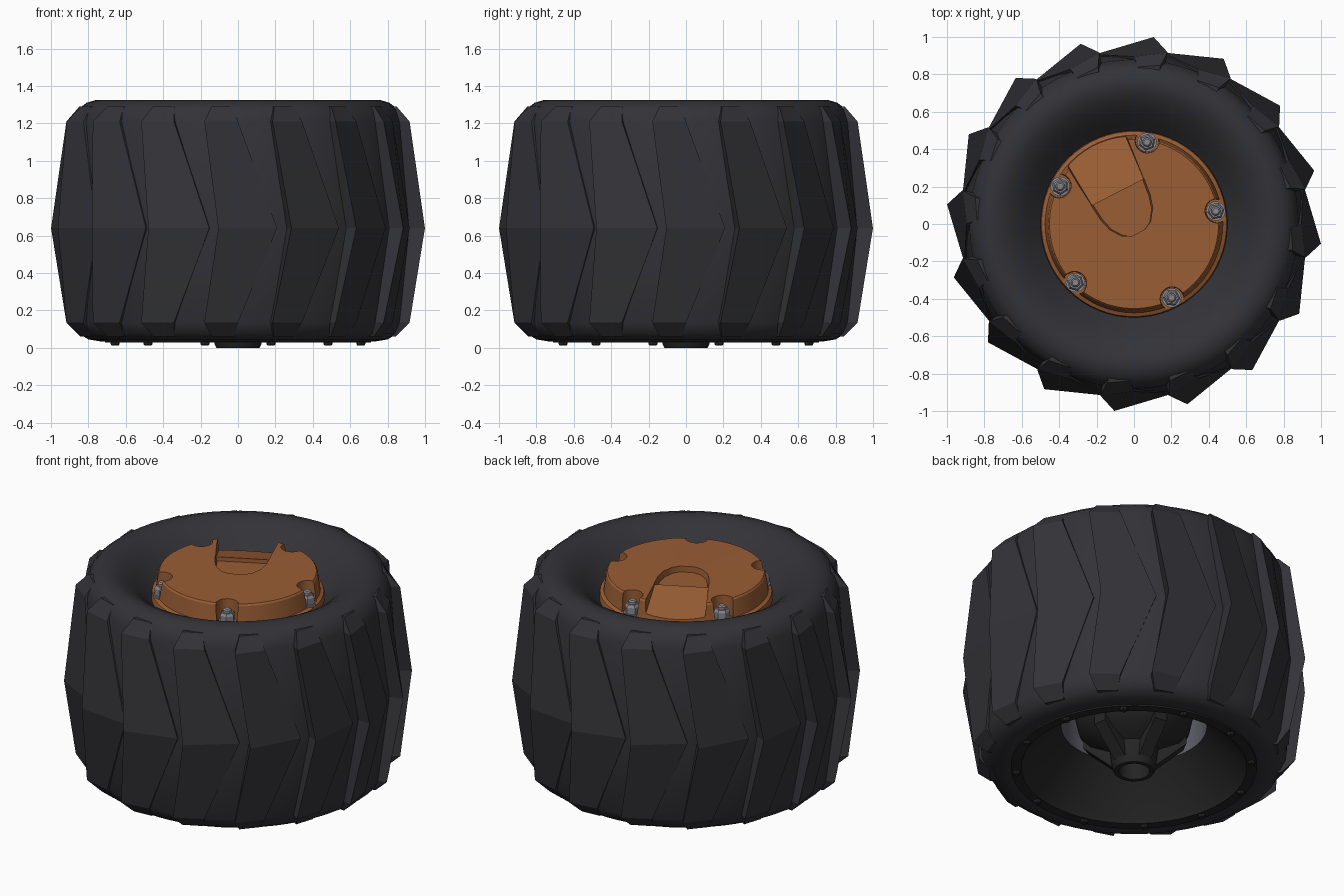
import bpy, bmesh, math
from math import sin, cos, radians, tau

if "Cube" in bpy.data.objects:
    bpy.data.objects.remove(bpy.data.objects["Cube"])


def mat(name, r, g, b):
    m = bpy.data.materials.new(name)
    m.diffuse_color = (r, g, b, 1)
    m.use_nodes = True
    m.node_tree.nodes["Principled BSDF"].inputs["Base Color"].default_value = m.diffuse_color
    return m


RUBBER = mat("rubber", 0.033, 0.033, 0.039)
DARK = mat("dark_rim", 0.018, 0.018, 0.018)
ORANGE = mat("orange_paint", 0.32, 0.11, 0.035)
STEEL = mat("steel", 0.25, 0.25, 0.28)
BARREL = mat("barrel_metal", 0.12, 0.12, 0.15)


def make(name, verts, faces, material=None, smooth=None):
    bm = bmesh.new()
    vs = [bm.verts.new(v) for v in verts]
    for f in faces:
        bm.faces.new([vs[i] for i in f])
    bmesh.ops.remove_doubles(bm, verts=bm.verts, dist=1e-5)
    bmesh.ops.recalc_face_normals(bm, faces=bm.faces)
    me = bpy.data.meshes.new(name)
    bm.to_mesh(me)
    bm.free()
    ob = bpy.data.objects.new(name, me)
    bpy.context.collection.objects.link(ob)
    if material:
        me.materials.append(material)
    if smooth:
        soften(ob, smooth)
    return ob


def activate(ob):
    bpy.ops.object.select_all(action='DESELECT')
    ob.select_set(True)
    bpy.context.view_layer.objects.active = ob


def soften(ob, angle):
    activate(ob)
    bpy.ops.object.shade_smooth_by_angle(angle=radians(angle))


def lathe(name, prof, n=64, material=None, smooth=35, at=(0, 0), phase=0.0):
    """Revolve a closed (radius, z) outline around a vertical axis."""
    m = len(prof)
    verts = [(at[0] + r * cos(tau * i / n + phase), at[1] + r * sin(tau * i / n + phase), z)
             for i in range(n) for r, z in prof]
    faces = []
    for i in range(n):
        a, b = i * m, (i + 1) % n * m
        for j in range(m):
            k = (j + 1) % m
            if prof[j][0] == 0 and prof[k][0] == 0:
                continue
            if prof[j][0] == 0:
                faces.append((a + j, b + k, a + k))
            elif prof[k][0] == 0:
                faces.append((a + j, b + j, a + k))
            else:
                faces.append((a + j, b + j, b + k, a + k))
    return make(name, verts, faces, material, smooth)


def prism(name, base, top):
    n = len(base)
    faces = [tuple(range(n)), tuple(range(n, 2 * n))]
    faces += [(i, (i + 1) % n, n + (i + 1) % n, n + i) for i in range(n)]
    return make(name, base + top, faces)


def cut(ob, cutter):
    cutter.hide_render = True
    mod = ob.modifiers.new("cut", 'BOOLEAN')
    mod.operation, mod.solver, mod.object = 'DIFFERENCE', 'EXACT', cutter
    activate(ob)
    bpy.ops.object.modifier_apply(modifier=mod.name)
    bpy.data.objects.remove(cutter, do_unlink=True)


# Tyre carcass
lathe("tyre", [(0.49, 1.08), (0.50, 1.14), (0.54, 1.18), (0.60, 1.245), (0.66, 1.29),
               (0.71, 1.315), (0.76, 1.325), (0.81, 1.31), (0.855, 1.275), (0.88, 1.21),
               (0.92, 0.64), (0.88, 0.135), (0.85, 0.075), (0.80, 0.045), (0.74, 0.035),
               (0.68, 0.04), (0.66, 0.10), (0.45, 0.32)], 64, RUBBER)

# Sixteen saw-tooth chevron lugs: z, raised edge (angle, r), low edge (angle, r), root r
rows = [(0.06, -99.5, 0.855, -91.5, 0.835, 0.80),
        (0.135, -101.1, 0.935, -90, 0.895, 0.84),
        (0.64, -96, 1.005, -77, 0.93, 0.88),
        (1.21, -101.1, 0.935, -90, 0.895, 0.84),
        (1.29, -99.5, 0.86, -91.5, 0.84, 0.80)]
verts, faces = [], []
for i in range(16):
    o = len(verts)
    for z, a, ra, b, rb, rr in rows:
        for ang, r in ((a, ra), (b, rb), (b, rr), (a, rr)):
            t = radians(ang + 22.5 * i)
            verts.append((r * cos(t), r * sin(t), z))
    for j in range(4):
        p, q = o + 4 * j, o + 4 * j + 4
        faces += [(p + k, p + (k + 1) % 4, q + (k + 1) % 4, q + k) for k in range(4)]
    faces += [(o, o + 1, o + 2, o + 3), (o + 16, o + 17, o + 18, o + 19)]
make("tread_lugs", verts, faces, RUBBER)

# Orange hub cap
cap = lathe("hub_cap", [(0, 1.31), (0.452, 1.305), (0.46, 1.295), (0.475, 1.19),
                        (0.495, 1.18), (0.50, 1.165), (0.50, 1.09), (0, 1.09)], 64, ORANGE, None)
bolts = [radians(9 + 72 * i) for i in range(5)]
for t in bolts:
    c = (0.45 * cos(t), 0.45 * sin(t))
    cut(cap, lathe("notch_cutter", [(0, 1.185), (0.062, 1.185), (0.068, 1.4), (0, 1.4)],
                   20, None, None, c))

# Scooped recess opening outward between two bolts
U = radians(117)


def place(u, v, z):
    return (u * cos(U) + v * sin(U), u * sin(U) - v * cos(U), z)


half = [(0.19, 0.16), (0.10, 0.15), (0.03, 0.13), (-0.03, 0.085), (-0.052, 0.04)]
outline = half + [(u, -v) for u, v in reversed(half)]
cut(cap, prism("pocket_cutter", [place(u, v * 0.93, 1.272) for u, v in outline],
               [place(u, v * 1.1, 1.37) for u, v in outline]))
ramp = [(0.188, 0.155, 1.298), (0.52, 0.178, 1.20), (0.52, -0.178, 1.20), (0.188, -0.155, 1.298)]
cut(cap, prism("ramp_cutter", [place(*p) for p in ramp],
               [place(u, v * 1.06, 1.37) for u, v, z in ramp]))
soften(cap, 30)

# Wheel bolts: washer, hex nut, stud
for i, t in enumerate(bolts):
    c = (0.443 * cos(t), 0.443 * sin(t))
    lathe(f"washer_{i}", [(0, 1.18), (0.052, 1.18), (0.052, 1.195), (0, 1.195)], 20, STEEL, 35, c)
    lathe(f"nut_{i}", [(0, 1.195), (0.046, 1.195), (0.046, 1.235), (0.036, 1.25), (0, 1.25)],
          6, STEEL, None, c, t)
    lathe(f"stud_{i}", [(0, 1.25), (0.025, 1.25), (0.025, 1.265), (0.017, 1.273), (0, 1.273)],
          12, STEEL, 35, c)

# Rear rim: outer ring, cone and deep barrel
lathe("rear_rim", [(0.71, 0.05), (0.71, 0.028), (0.65, 0.028), (0.635, 0.06), (0.42, 0.30),
                   (0.44, 0.33), (0.66, 0.10)], 64, DARK)
lathe("barrel", [(0.42, 0.30), (0.42, 0.95), (0, 0.95), (0, 1.08), (0.47, 1.08), (0.45, 0.30)],
      64, BARREL)

# Twelve rim screws
for i in range(12):
    t = radians(15 + 30 * i)
    lathe(f"rim_screw_{i}", [(0, 0.04), (0.024, 0.04), (0.024, 0.02), (0.018, 0.012), (0, 0.012)],
          8, DARK, None, (0.68 * cos(t), 0.68 * sin(t)))

# Rear axle boss with a hollow centre and five webs
lathe("axle_boss", [(0, 0.14), (0.08, 0.14), (0.09, 0.0), (0.115, 0.0), (0.125, 0.02),
                    (0.14, 0.14), (0.26, 0.20), (0.32, 0.27), (0.34, 0.36), (0.34, 0.96),
                    (0, 0.96)], 40, DARK)
for i in range(5):
    t = radians(9 + 72 * i)
    side = [(0.09, 0.06), (0.125, 0.04), (0.30, 0.20), (0.30, 0.32), (0.09, 0.32)]
    a, b = ([(r * cos(t) - s * sin(t), r * sin(t) + s * cos(t), z) for r, z in side]
            for s in (-0.04, 0.04))
    web = prism(f"boss_web_{i}", a, b)
    web.data.materials.append(DARK)
